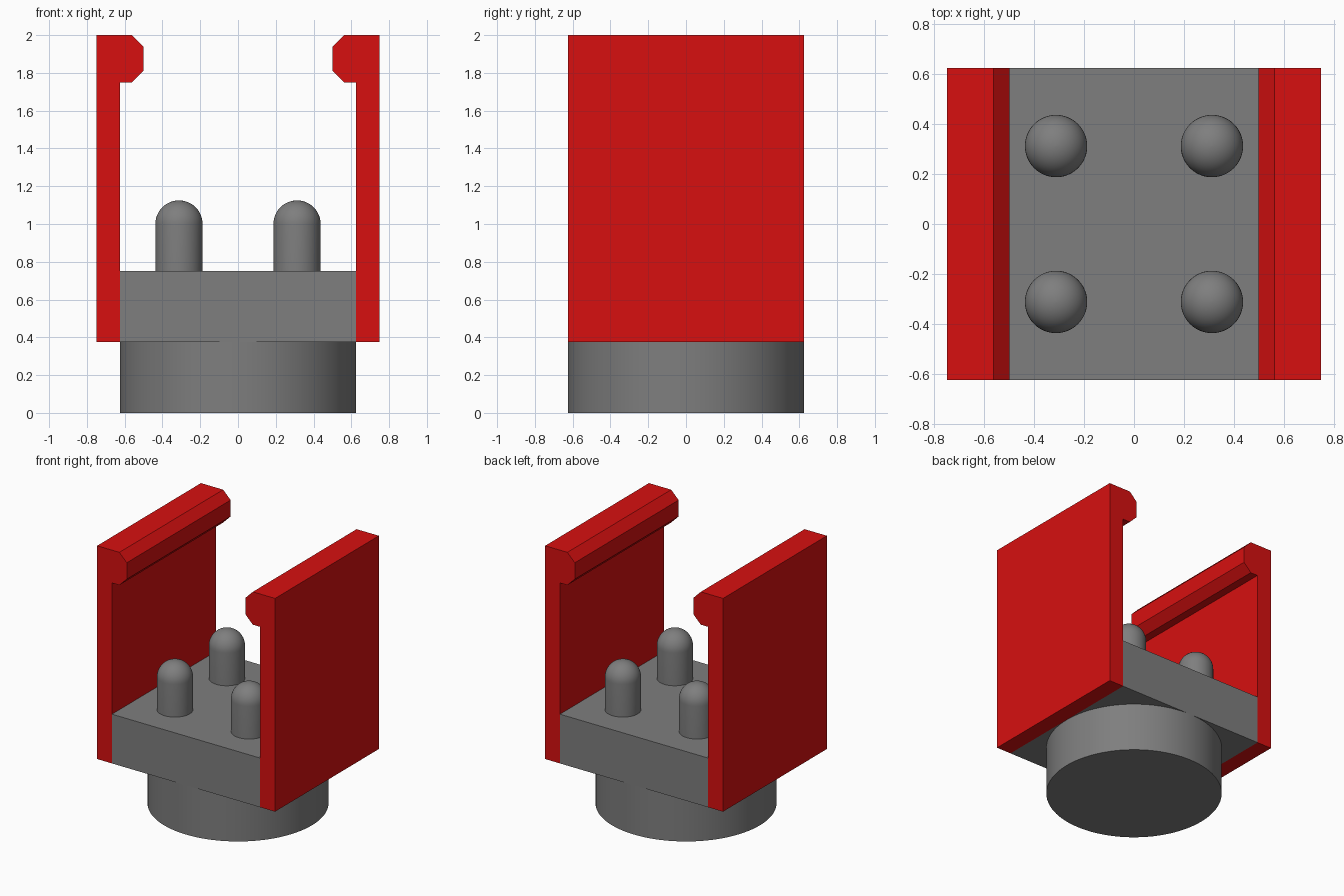
import bpy
from math import cos, sin, pi

cube = bpy.data.objects.get("Cube")
if cube:
    bpy.data.objects.remove(cube, do_unlink=True)


def material(name, colour):
    mat = bpy.data.materials.new(name)
    mat.use_nodes = True
    mat.diffuse_color = colour
    mat.node_tree.nodes["Principled BSDF"].inputs["Base Color"].default_value = colour
    return mat


GREY = material("grey", (0.21, 0.21, 0.21, 1))
RED = material("red", (0.68, 0.005, 0.005, 1))

HALF = 0.625        # half width of the block
BASE_TOP = 0.375
BLOCK_TOP = 0.75
PIN_R = 0.125


def mesh_object(name, verts, faces, mat):
    mesh = bpy.data.meshes.new(name)
    mesh.from_pydata(verts, [], faces)
    mesh.materials.append(mat)
    obj = bpy.data.objects.new(name, mesh)
    bpy.context.collection.objects.link(obj)
    return obj


def extrude_y(name, profile, mat):
    """Prism from an anticlockwise (x, z) profile, running front to back."""
    n = len(profile)
    verts = [(x, y, z) for y in (-HALF, HALF) for x, z in profile]
    faces = [tuple(range(n)), tuple(reversed(range(n, 2 * n)))]
    for i in range(n):
        j = (i + 1) % n
        faces.append((j, i, i + n, j + n))
    return mesh_object(name, verts, faces, mat)


def lathe(name, profile, mat, centre=(0, 0), segments=48):
    """Turn a bottom-to-top (radius, z) profile; ends are capped."""
    cx, cy = centre
    verts = [(cx + r * cos(2 * pi * s / segments), cy + r * sin(2 * pi * s / segments), z)
             for r, z in profile for s in range(segments)]
    faces = [tuple(reversed(range(segments))),
             tuple(range(len(verts) - segments, len(verts)))]
    for k in range(len(profile) - 1):
        a, b = k * segments, (k + 1) * segments
        for s in range(segments):
            t = (s + 1) % segments
            faces.append((a + s, a + t, b + t, b + s))
    obj = mesh_object(name, verts, faces, mat)
    bpy.ops.object.select_all(action='DESELECT')
    obj.select_set(True)
    bpy.context.view_layer.objects.active = obj
    bpy.ops.object.shade_smooth_by_angle(angle=pi / 6)
    return obj


# Round foot and square block
lathe("round_base", [(HALF, 0), (HALF, BASE_TOP)], GREY, segments=96)
extrude_y("block", [(-HALF, BASE_TOP), (HALF, BASE_TOP),
                    (HALF, BLOCK_TOP), (-HALF, BLOCK_TOP)], GREY)

# Four domed pins
steps = 12
dome = [(PIN_R * cos(a), 1 + PIN_R * sin(a))
        for a in (pi / 2 * i / steps for i in range(steps))]
dome.append((0.001, 1 + PIN_R))
for side, x in (("right", -HALF / 2), ("left", HALF / 2)):
    for end, y in (("front", -HALF / 2), ("back", HALF / 2)):
        lathe(f"pin_{end}_{side}", [(PIN_R, BLOCK_TOP)] + dome, GREY, (x, y))

# Side walls with chamfered hooks along the top
wall = [(HALF, BASE_TOP), (0.75, BASE_TOP), (0.75, 2), (0.5625, 2),
        (0.5, 1.9375), (0.5, 1.8125), (0.5625, 1.75), (HALF, 1.75)]
extrude_y("clip_wall_left", wall, RED)
extrude_y("clip_wall_right", [(-x, z) for x, z in reversed(wall)], RED)
